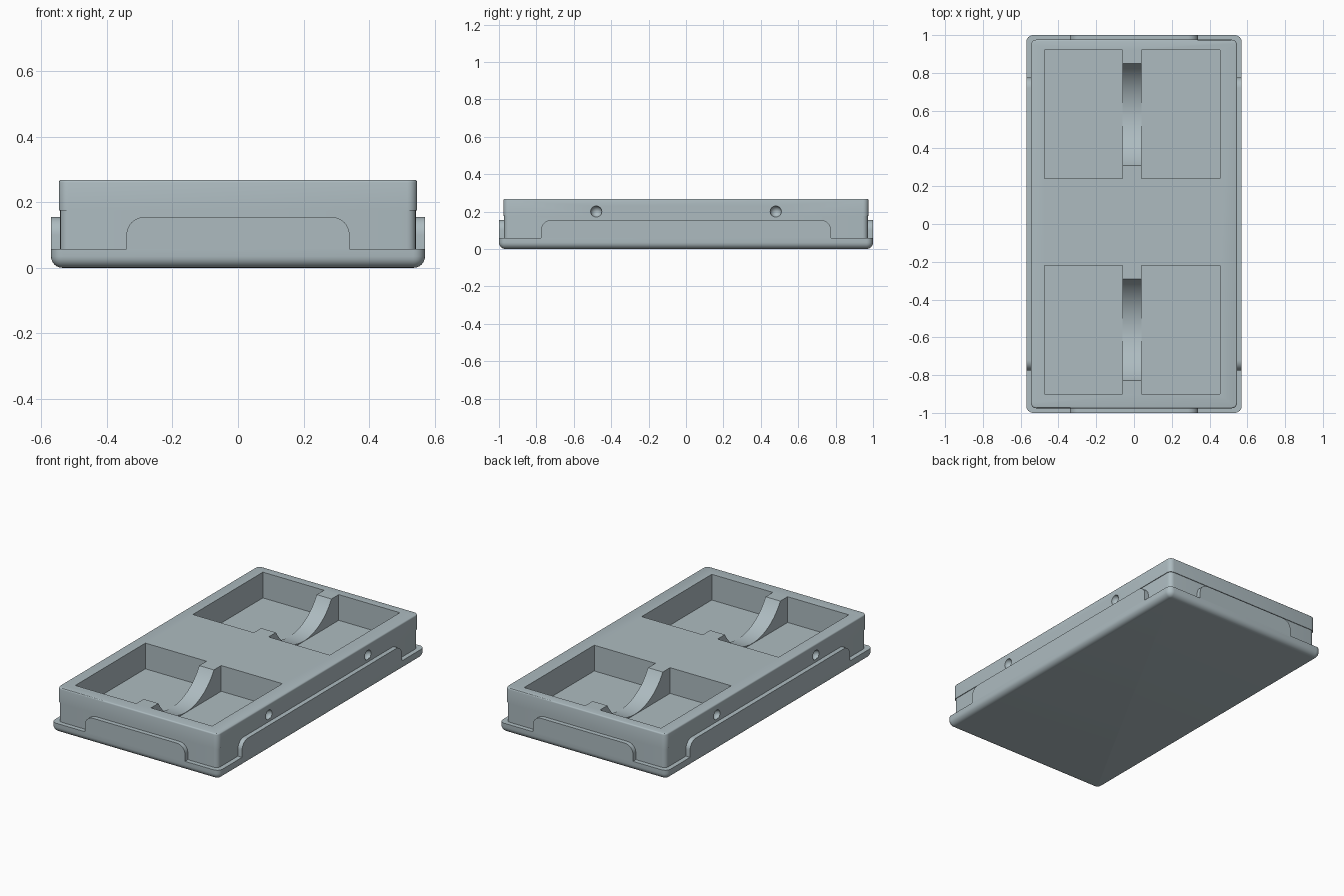
import bpy, bmesh, math
from mathutils import Matrix, Vector

if "Cube" in bpy.data.objects:
    bpy.data.objects.remove(bpy.data.objects["Cube"])

grey = bpy.data.materials.new("blue_grey")
grey.use_nodes = True
colour = (0.42, 0.50, 0.53, 1)
grey.diffuse_color = colour
grey.node_tree.nodes["Principled BSDF"].inputs["Base Color"].default_value = colour


def finish(name, bm):
    mesh = bpy.data.meshes.new(name)
    bm.to_mesh(mesh)
    bm.free()
    mesh.materials.append(grey)
    obj = bpy.data.objects.new(name, mesh)
    bpy.context.collection.objects.link(obj)
    return obj


def select(obj):
    bpy.ops.object.select_all(action='DESELECT')
    obj.select_set(True)
    bpy.context.view_layer.objects.active = obj


def smooth(obj):
    select(obj)
    bpy.ops.object.shade_smooth_by_angle(angle=math.radians(30))


def bevel(bm, rule, radius, segments):
    """Round every edge whose end points satisfy the rule."""
    edges = [e for e in bm.edges if rule(e.verts[0].co, e.verts[1].co)]
    bmesh.ops.bevel(bm, geom=edges, offset=radius, segments=segments,
                    profile=0.5, affect='EDGES', clamp_overlap=True)


def box(low, high):
    low, high = Vector(low), Vector(high)
    bm = bmesh.new()
    bmesh.ops.create_cube(bm, size=1, matrix=Matrix.Translation((low + high) / 2)
                          @ Matrix.Diagonal((high - low).to_4d()))
    return bm


def upright(a, b):
    return (a - b).xy.length < 1e-5


def at_height(z):
    return lambda a, b: abs(a.z - z) < 1e-5 and abs(b.z - z) < 1e-5


def cut(target, bm):
    cutter = finish("cutter", bm)
    cutter.hide_render = True
    mod = target.modifiers.new("cut", 'BOOLEAN')
    mod.operation, mod.solver, mod.object = 'DIFFERENCE', 'EXACT', cutter
    select(target)
    bpy.ops.object.modifier_apply(modifier=mod.name)
    bpy.data.objects.remove(cutter)


# Base tray with rounded underside
bm = box((-0.57, -1, 0), (0.57, 1, 0.058))
bevel(bm, upright, 0.036, 6)
bevel(bm, at_height(0), 0.035, 6)
smooth(finish("base_tray", bm))

# Raised clasp tabs with rounded top corners, one on each side
for side, sign in (("left", 1), ("right", -1)):
    xs = sorted((0.53 * sign, 0.57 * sign))
    bm = box((xs[0], -0.775, 0.05), (xs[1], 0.775, 0.155))
    bevel(bm, lambda a, b: at_height(0.155)(a, b) and abs(a.y - b.y) < 1e-5, 0.055, 8)
    smooth(finish(side + "_tab", bm))
for side, sign in (("back", 1), ("front", -1)):
    ys = sorted((0.96 * sign, sign))
    bm = box((-0.34, ys[0], 0.05), (0.34, ys[1], 0.155))
    bevel(bm, lambda a, b: at_height(0.155)(a, b) and abs(a.x - b.x) < 1e-5, 0.055, 8)
    smooth(finish(side + "_tab", bm))

# Main block: slightly recessed foot under a rounded upper body
bm = box((-0.542, -0.972, 0.05), (0.542, 0.972, 0.18))
bevel(bm, upright, 0.028, 5)
foot = finish("body_foot", bm)
bm = box((-0.546, -0.976, 0.175), (0.546, 0.976, 0.268))
bevel(bm, upright, 0.03, 5)
bevel(bm, at_height(0.268), 0.008, 3)
body = finish("body", bm)
mod = body.modifiers.new("join", 'BOOLEAN')
mod.operation, mod.solver, mod.object = 'UNION', 'EXACT', foot
select(body)
bpy.ops.object.modifier_apply(modifier=mod.name)
bpy.data.objects.remove(foot)

# Two pockets, each split by a rib with a scooped cradle
across = Matrix.Rotation(math.pi / 2, 4, 'Y')
for y in (0.58, -0.56):
    for x0, x1 in ((-0.475, -0.06), (0.04, 0.455)):
        cut(body, box((x0, y - 0.34, 0.11), (x1, y + 0.34, 0.4)))
    bm = bmesh.new()
    bmesh.ops.create_cone(bm, cap_ends=True, segments=96, radius1=0.31, radius2=0.31,
                          depth=0.104,
                          matrix=Matrix.Translation((-0.01, y, 0.422)) @ across)
    cut(body, bm)

# Round dimples along both long sides
for x in (-0.546, 0.546):
    for y in (-0.48, 0.48):
        bm = bmesh.new()
        bmesh.ops.create_uvsphere(bm, u_segments=24, v_segments=12, radius=0.03,
                                  matrix=Matrix.Translation((x, y, 0.2)) @ across)
        cut(body, bm)
smooth(body)
